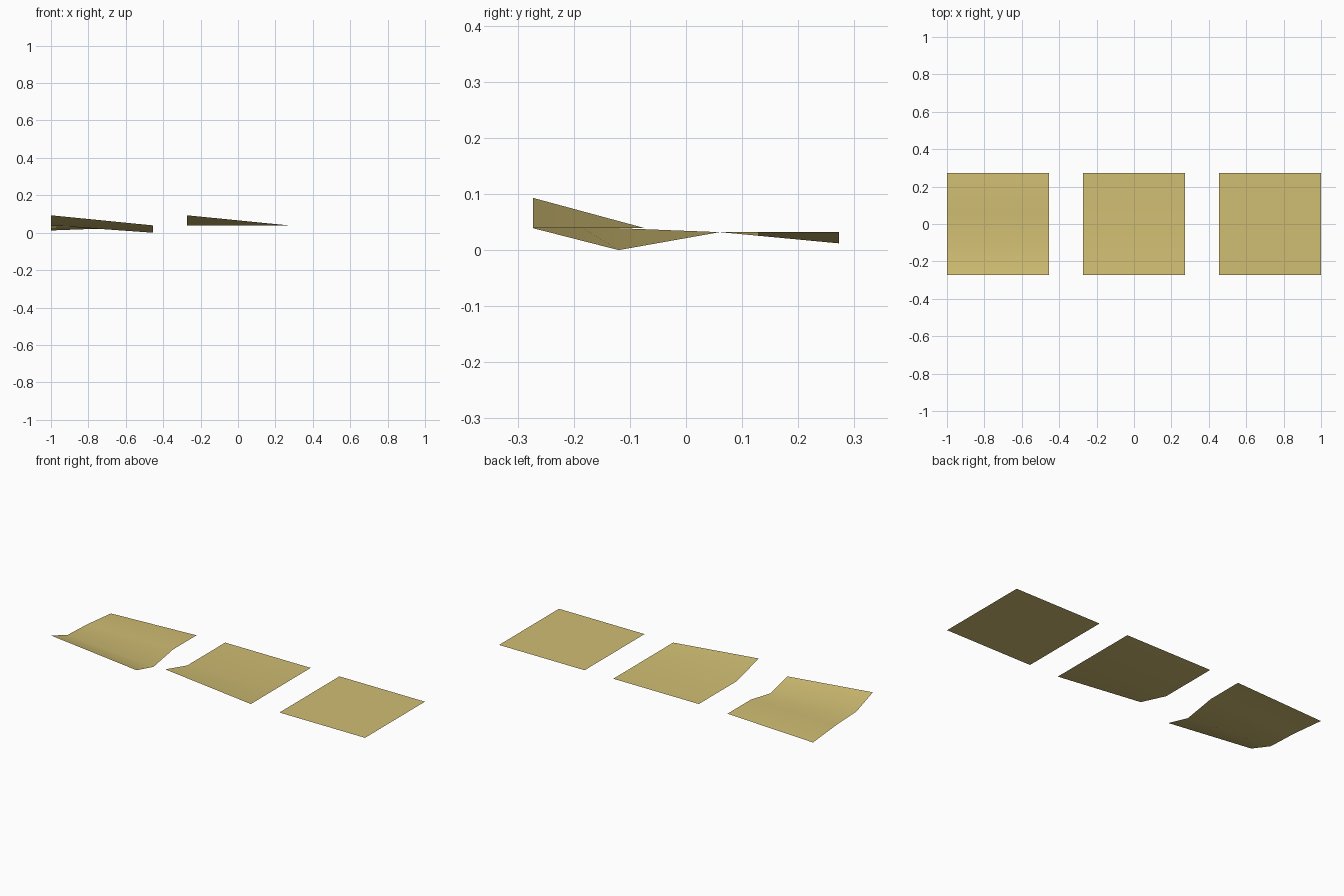
import bpy

if "Cube" in bpy.data.objects:
    bpy.data.objects.remove(bpy.data.objects["Cube"])

SIZE = 0.545
HALF = SIZE / 2
FLAT = 0.039

straw = bpy.data.materials.new("straw_yellow")
straw.diffuse_color = (0.63, 0.51, 0.17, 1)
straw.use_nodes = True
straw.node_tree.nodes["Principled BSDF"].inputs["Base Color"].default_value = straw.diffuse_color


def sheet(name, cx, rows):
    """Thin square sheet; each row is (y, z at left edge, z at right edge)."""
    verts, faces = [], []
    for y, zl, zr in rows:
        verts += [(cx - HALF, y, zl), (cx + HALF, y, zr)]
    for i in range(len(rows) - 1):
        a = 2 * i
        faces.append((a, a + 1, a + 3, a + 2))
    mesh = bpy.data.meshes.new(name)
    mesh.from_pydata(verts, [], faces)
    mesh.materials.append(straw)
    mesh.shade_smooth()
    obj = bpy.data.objects.new(name, mesh)
    bpy.context.collection.objects.link(obj)
    return obj


# wavy sheet: raised front corner, dip near the front, lowered back corner
sheet("wavy_sheet", -1 + HALF, [
    (-HALF, 0.093, FLAT), (-0.12, FLAT, 0.0),
    (0.06, 0.032, 0.032), (HALF, 0.012, 0.032)])

# sheet with one lifted front corner
sheet("curled_sheet", 0, [
    (-HALF, 0.093, FLAT), (-0.073, FLAT, FLAT), (HALF, FLAT, FLAT)])

# flat sheet
sheet("flat_sheet", 1 - HALF, [(-HALF, FLAT, FLAT), (HALF, FLAT, FLAT)])
